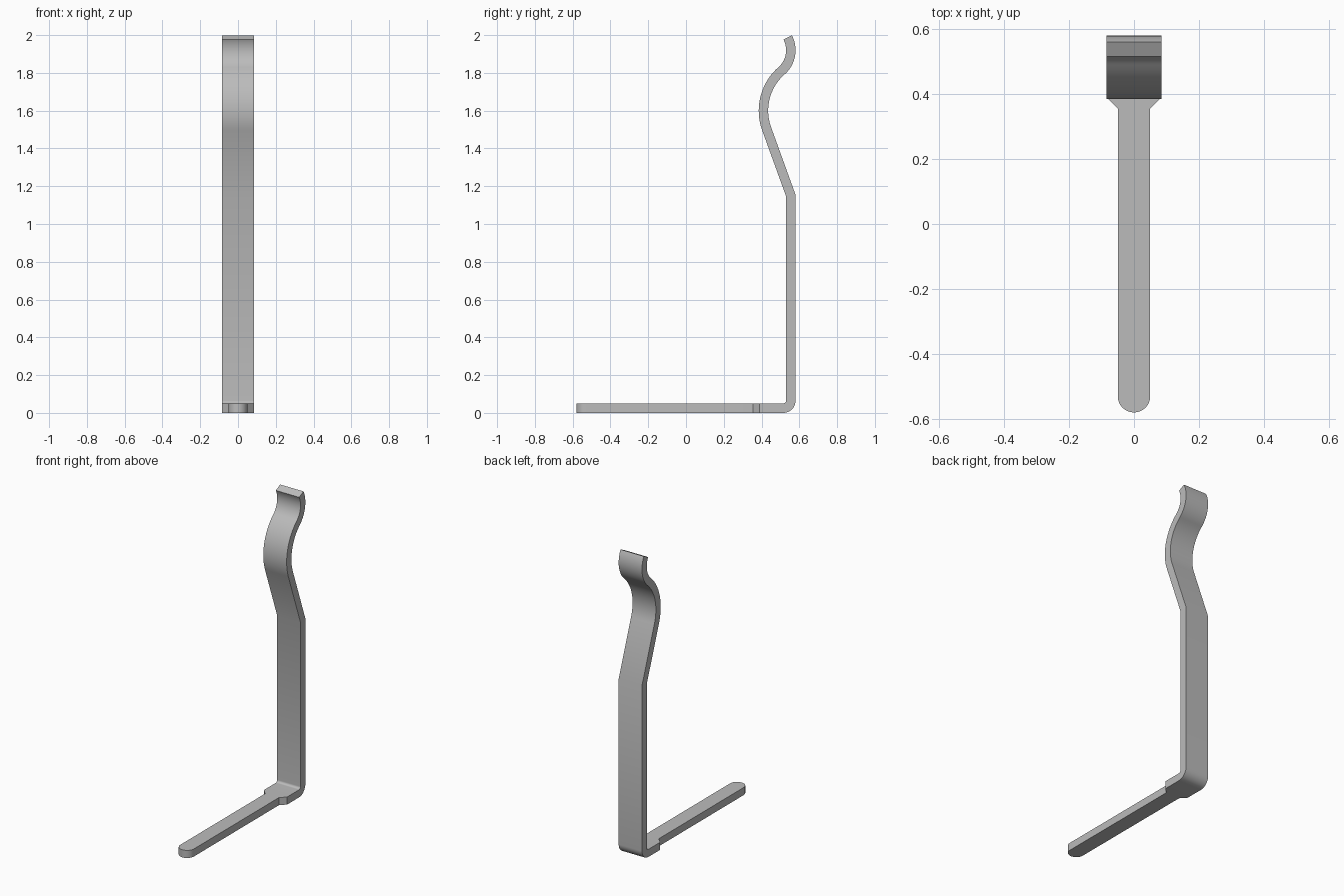
import bpy, bmesh
from math import sin, cos, radians
from mathutils import Vector

cube = bpy.data.objects.get("Cube")
if cube:
    bpy.data.objects.remove(cube)

HALF_T = 0.025    # half the strip thickness
HALF_W = 0.085    # half the strip width
TONGUE_W = 0.05   # half the tongue width
SEAM_Y = 0.39     # where the tongue meets the bent strip


def arc(cx, cy, r, start, end, steps):
    angles = [radians(start + (end - start) * i / steps) for i in range(steps + 1)]
    return [Vector((cx + r * cos(a), cy + r * sin(a))) for a in angles]


def offset(path, dist):
    """Shift a polyline sideways with mitred corners."""
    result = []
    for i, p in enumerate(path):
        before = (p - path[i - 1]).normalized() if i else None
        after = (path[i + 1] - p).normalized() if i < len(path) - 1 else None
        d1, d2 = before or after, after or before
        n1, n2 = Vector((-d1.y, d1.x)), Vector((-d2.y, d2.x))
        mid = (n1 + n2).normalized()
        result.append(p + mid * dist / mid.dot(n1))
    return result


def prism(bm, ring_a, ring_b, open_edge):
    """Join two matching outlines, leaving one side face open for welding."""
    a = [bm.verts.new(p) for p in ring_a]
    b = [bm.verts.new(p) for p in ring_b]
    bm.faces.new(a)
    bm.faces.new(b[::-1])
    n = len(a)
    for i in range(n):
        if i != open_edge:
            j = (i + 1) % n
            bm.faces.new((a[i], b[i], b[j], a[j]))


# Centreline in (y, z): foot, rounded heel, upright, lean, then an S-shaped spring
path = [Vector((SEAM_Y, HALF_T))]
path += arc(0.515, 0.065, 0.04, -90, 0, 10)
path += [Vector((0.555, 1.15))]
path += arc(0.691, 1.6, 0.281, 200, 131.3, 20)
path += arc(0.41, 1.92, 0.145, -48.7, 28, 20)[1:]
outline = offset(path, -HALF_T) + offset(path, HALF_T)[::-1]

bm = bmesh.new()
prism(bm, [(-HALF_W, p.x, p.y) for p in outline],
      [(HALF_W, p.x, p.y) for p in outline], len(outline) - 1)

# Narrow tongue with tapered shoulders and a round tip
tip = arc(0, -0.53, TONGUE_W, 180, 360, 24)
plan = [Vector((-HALF_W, SEAM_Y)), Vector((-TONGUE_W, 0.355))] + tip
plan += [Vector((TONGUE_W, 0.355)), Vector((HALF_W, SEAM_Y))]
prism(bm, [(p.x, p.y, 0) for p in plan],
      [(p.x, p.y, 2 * HALF_T) for p in plan], len(plan) - 1)

bmesh.ops.remove_doubles(bm, verts=bm.verts, dist=0.001)
bmesh.ops.recalc_face_normals(bm, faces=bm.faces)
mesh = bpy.data.meshes.new("spring_clip")
bm.to_mesh(mesh)
bm.free()
clip = bpy.data.objects.new("spring_clip", mesh)
bpy.context.collection.objects.link(clip)

# Plain grey metal
grey = bpy.data.materials.new("grey_metal")
grey.use_nodes = True
colour = (0.5, 0.5, 0.5, 1)
grey.diffuse_color = colour
grey.node_tree.nodes["Principled BSDF"].inputs["Base Color"].default_value = colour
mesh.materials.append(grey)

bpy.ops.object.select_all(action='DESELECT')
clip.select_set(True)
bpy.context.view_layer.objects.active = clip
bpy.ops.object.shade_smooth_by_angle(angle=radians(30))
